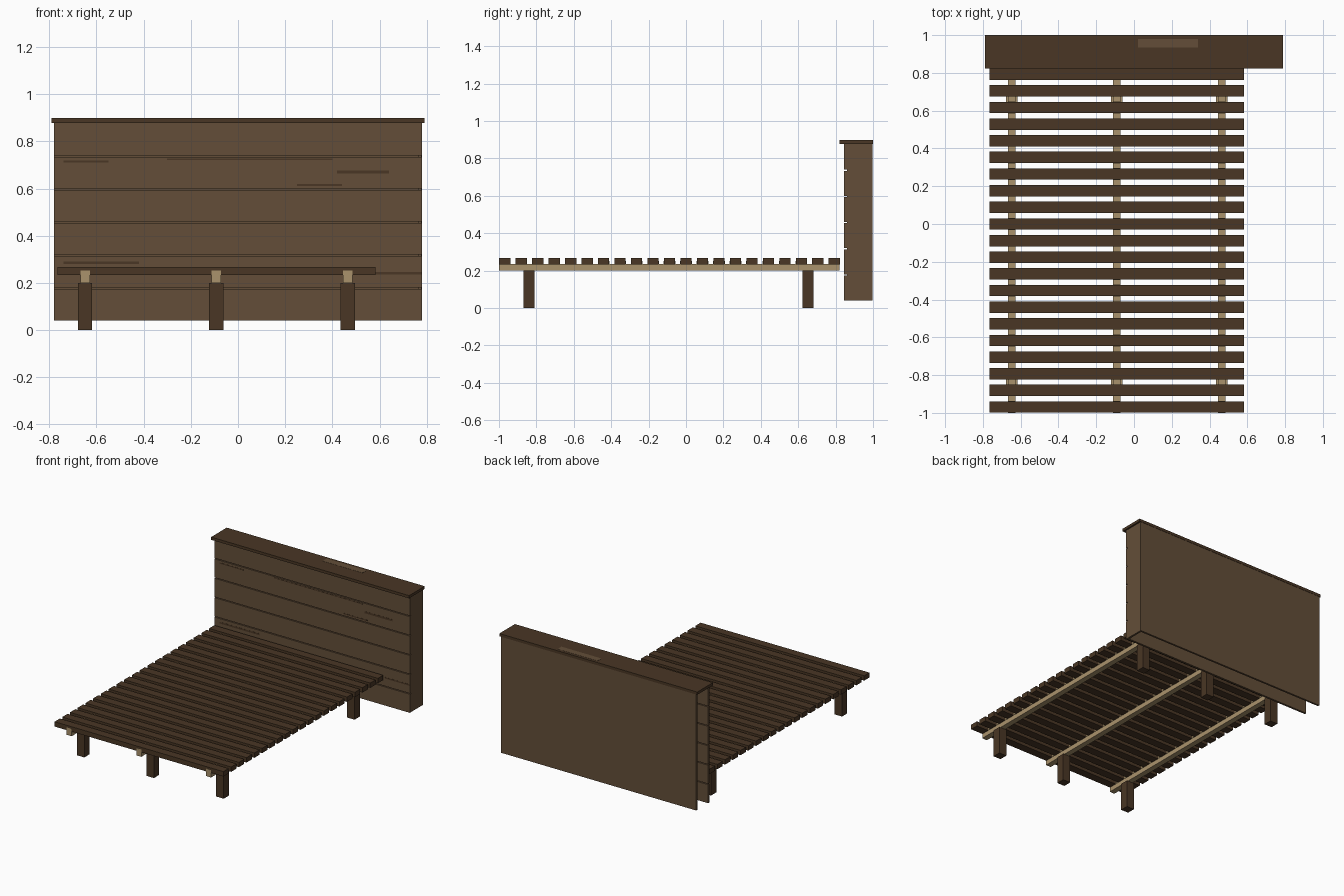
import bpy, bmesh

if "Cube" in bpy.data.objects:
    bpy.data.objects.remove(bpy.data.objects["Cube"])

def mat(name, rgb):
    m = bpy.data.materials.new(name)
    m.diffuse_color = (*rgb, 1)
    m.use_nodes = True
    m.node_tree.nodes["Principled BSDF"].inputs["Base Color"].default_value = m.diffuse_color
    return m

BROWN = mat("brown wood", (0.125, 0.076, 0.040))
DARK = mat("dark wood", (0.067, 0.037, 0.018))
TAN = mat("pale wood", (0.40, 0.29, 0.15))

def boxes(name, material, items):
    """One object made of boxes given as (x0, x1, y0, y1, z0, z1)."""
    bm = bmesh.new()
    for x0, x1, y0, y1, z0, z1 in items:
        vs = bmesh.ops.create_cube(bm, size=1)["verts"]
        for v in vs:
            v.co.x = x1 if v.co.x > 0 else x0
            v.co.y = y1 if v.co.y > 0 else y0
            v.co.z = z1 if v.co.z > 0 else z0
    me = bpy.data.meshes.new(name)
    bm.to_mesh(me)
    bm.free()
    me.materials.append(material)
    ob = bpy.data.objects.new(name, me)
    bpy.context.collection.objects.link(ob)
    return ob

# headboard: six front planks with open grooves
for i in range(6):
    z = 0.04 + i * 0.14
    boxes(f"headboard_plank_{i + 1}", BROWN,
          [(-0.78, 0.78, 0.846, 0.861, z, z + (0.134 if i < 5 else 0.138))])

# headboard: back, one closed end (other end and underside are open), cap
boxes("headboard_back", BROWN, [(-0.78, 0.78, 0.984, 0.998, 0.04, 0.878)])
boxes("headboard_end", BROWN, [(0.765, 0.779, 0.861, 0.984, 0.04, 0.878)])
boxes("headboard_cap", DARK, [(-0.79, 0.79, 0.822, 1.0, 0.878, 0.898)])

# wood grain marks
boxes("cap_grain", BROWN, [(0.02, 0.34, 0.935, 0.98, 0.897, 0.899)])
grain = [(-0.74, -0.55, 0.715, 0.008), (0.42, 0.64, 0.67, 0.014),
         (0.25, 0.44, 0.615, 0.008), (-0.74, -0.42, 0.285, 0.012),
         (0.58, 0.78, 0.24, 0.010), (-0.30, 0.40, 0.724, 0.006)]
boxes("plank_grain", DARK,
      [(a, b, 0.845, 0.847, z - h / 2, z + h / 2) for a, b, z, h in grain])

# slats across the bed
slat_y = [-0.969 + i * 0.0881 for i in range(21)]
boxes("slats", DARK, [(-0.765, 0.583, y - 0.03, y + 0.03, 0.233, 0.268) for y in slat_y])

# three rails with teeth that sit in the slats, each on two legs
for n, x in zip(("left", "middle", "right"), (-0.648, -0.092, 0.465)):
    items = [(x - 0.02, x + 0.02, -1.0, 0.822, 0.2, 0.235)]
    items += [(x - 0.02, x + 0.02, y - 0.031, y + 0.031, 0.234, 0.253) for y in slat_y]
    boxes(f"{n}_rail", TAN, items)
    for e, y in (("front", -0.84), ("back", 0.652)):
        leg = boxes(f"{e}_{n}_leg", DARK,
                    [(x - 0.03, x + 0.03, y - 0.03, y + 0.03, 0, 0.2)])
        # pale cut top of the leg
        leg.data.materials.append(TAN)
        for p in leg.data.polygons:
            p.material_index = 1 if p.normal.z > 0.5 else 0
